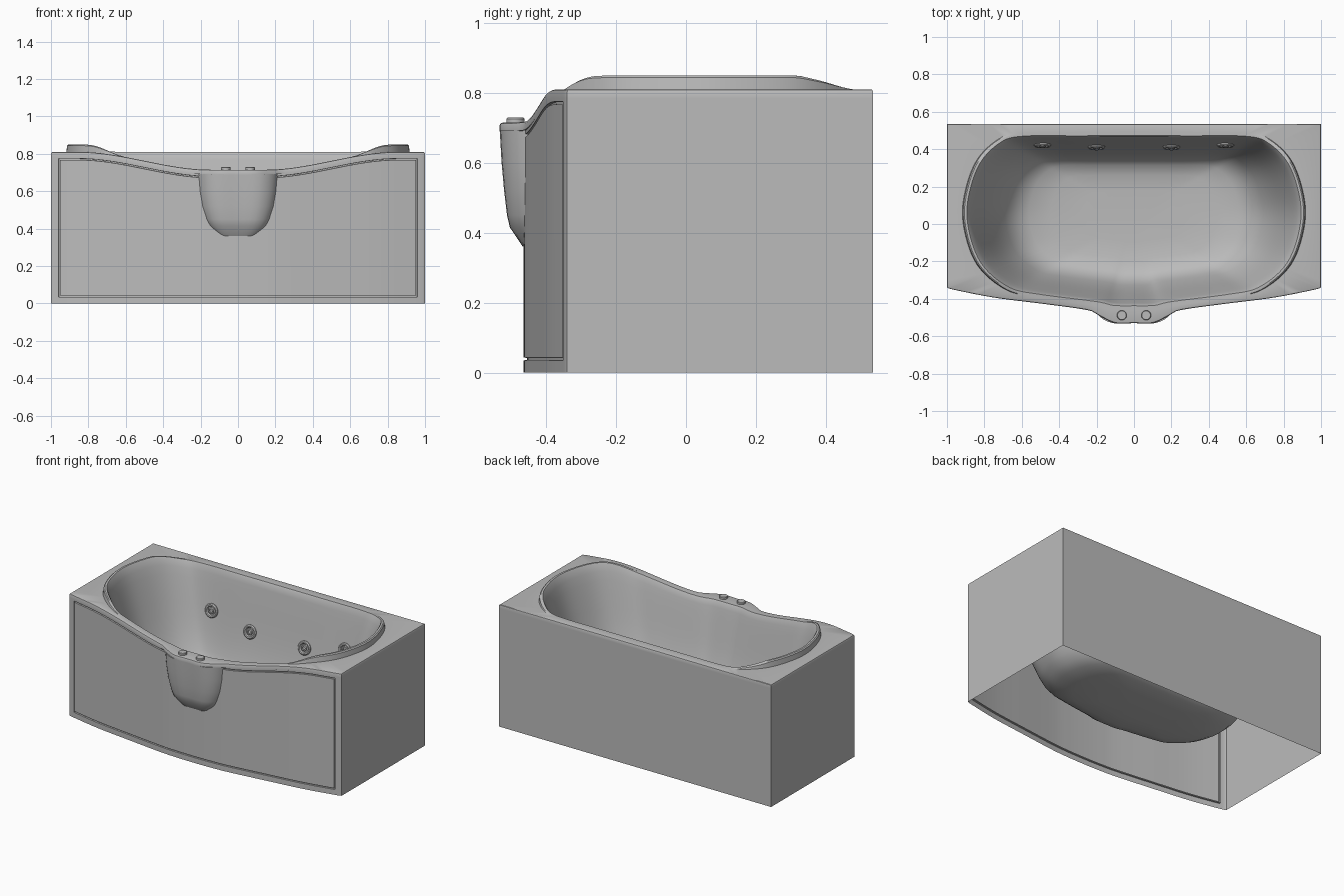
import bpy, bmesh, math
from mathutils import Vector, Matrix

cube = bpy.data.objects.get("Cube")
if cube:
    bpy.data.objects.remove(cube, do_unlink=True)

grey = bpy.data.materials.new("grey_acrylic")
grey.use_nodes = True
COLOUR = (0.5, 0.5, 0.5, 1)
grey.diffuse_color = COLOUR
grey.node_tree.nodes["Principled BSDF"].inputs["Base Color"].default_value = COLOUR

CENTRE = Vector((0, 0.05))
RIM, FLOOR = 0.81, 0.155


def smooth(lo, hi, v):
    t = min(max((v - lo) / (hi - lo), 0), 1)
    return t * t * (3 - 2 * t)


def spline(pts, k, closed=False):
    """Catmull-Rom curve through the points."""
    p = [Vector(q) for q in pts]
    n = len(p)
    get = (lambda i: p[i % n]) if closed else (lambda i: p[min(max(i, 0), n - 1)])
    out = []
    for i in range(n if closed else n - 1):
        a, b, c, d = (get(i + j) for j in (-1, 0, 1, 2))
        for s in range(k):
            t = s / k
            out.append(0.5 * (2 * b + (c - a) * t + (2 * a - 5 * b + 4 * c - d) * t * t
                              + (3 * b - a - 3 * c + d) * t ** 3))
    return out if closed else out + [p[-1]]


def mirrored(half):
    """Half outline from x = 0 outwards, made whole from -x to +x."""
    return [(-x, y) for x, y in reversed(half) if x > 0] + half


def line(a, b, n):
    return [Vector(a).lerp(Vector(b), i / n) for i in range(1, n + 1)]


def outline(front_half):
    """Footprint with a curved front and three straight sides."""
    front = spline(mirrored(front_half), 6)
    x, y0, y1 = 1, front[-1].y, 0.535
    return (front + line((x, y0), (x, y1), 24) + line((x, y1), (-x, y1), 44)
            + line((-x, y1), (-x, y0), 24)[:-1])


def reach(poly, d):
    """Distance from the centre to the outline in direction d."""
    best = 0
    for a, b in zip(poly, poly[1:] + poly[:1]):
        e, f = b - a, a - CENTRE
        den = d.x * e.y - d.y * e.x
        if abs(den) > 1e-9:
            t = (f.x * e.y - f.y * e.x) / den
            s = (f.x * d.y - f.y * d.x) / den
            if -1e-5 <= s <= 1 + 1e-5:
                best = max(best, t)
    return best


def deck_z(p):
    """Deck height, dipping in the middle of the front."""
    return RIM - 0.095 * (1 - smooth(0.15, 0.85, abs(p.x))) * (1 - smooth(-0.25, 0, p.y))


def lip(p):
    """Height of the raised lip round both ends."""
    back = min(1, max(0, (0.49 - p.y) / 0.17))
    return 0.04 * smooth(0.6, 0.8, abs(p.x)) * back


def bridge(bm, rings, closed=True):
    vs = [[bm.verts.new(c) for c in r] for r in rings]
    n = len(vs[0])
    for a, b in zip(vs, vs[1:]):
        for i in range(n if closed else n - 1):
            j = (i + 1) % n
            bm.faces.new((a[i], a[j], b[j], b[i]))
    return vs


def finish(bm, name, angle=30):
    mesh = bpy.data.meshes.new(name)
    bm.to_mesh(mesh)
    bm.free()
    mesh.materials.append(grey)
    obj = bpy.data.objects.new(name, mesh)
    bpy.context.collection.objects.link(obj)
    bpy.ops.object.select_all(action='DESELECT')
    obj.select_set(True)
    bpy.context.view_layer.objects.active = obj
    bpy.ops.object.shade_smooth_by_angle(angle=math.radians(angle))


# Footprints of the apron, the deck and the basin opening
ends = [(0.5, -0.425), (0.75, -0.393), (0.96, -0.352), (1, -0.34)]
apron = outline([(0, -0.465), (0.12, -0.463), (0.25, -0.455)] + ends)
deck = outline([(0, -0.53), (0.1, -0.53), (0.19, -0.488), (0.25, -0.46)] + ends)
half_opening = [(0, -0.435), (0.11, -0.433), (0.2, -0.413), (0.5, -0.375), (0.66, -0.34),
                (0.8, -0.23), (0.87, -0.08), (0.89, 0.1), (0.83, 0.31), (0.72, 0.43),
                (0.6, 0.468), (0.3, 0.47)]
opening = spline(mirrored(half_opening) + [(0, 0.47)], 6, closed=True)

rays = [(p - CENTRE).normalized() for p in apron]
reaches = {key: [reach(poly, d) for d in rays]
           for key, poly in (("apron", apron), ("deck", deck), ("opening", opening))}


def ring(key, height, offset=0.0, scale=1.0):
    """Ring along an outline; height is a function of the unscaled point."""
    out = []
    for d, r in zip(rays, reaches[key]):
        p = CENTRE + d * (r + offset)
        q = CENTRE + d * (r + offset) * scale
        out.append((q.x, q.y, height(p)))
    return out


def drop(amount):
    return lambda p: deck_z(p) - amount


def lip_top(p):
    return deck_z(p) + lip(p)


# Tub shell: apron, deck, lip and basin lofted as one open-bottomed skin
rings = [ring("apron", lambda p: 0), ring("apron", lambda p: 0.035),
         ring("apron", drop(0.035)), ring("apron", drop(0.025)),
         ring("deck", drop(0.025)), ring("deck", drop(0.008)),
         ring("deck", drop(0.002), -0.003), ring("deck", drop(0), -0.009),
         ring("opening", drop(0), 0.026),
         ring("opening", lambda p: deck_z(p) + lip(p) * 0.85, 0.022),
         ring("opening", lip_top, 0.015), ring("opening", lip_top, 0.002),
         ring("opening", lambda p: lip_top(p) - 0.008, -0.004)]
BASIN = [(0.975, 0.93), (0.955, 0.85), (0.93, 0.75), (0.9, 0.62), (0.87, 0.5), (0.84, 0.39),
         (0.81, 0.3), (0.775, 0.21), (0.74, 0.14), (0.69, 0.08), (0.63, 0.04),
         (0.5, 0.01), (0.3, 0)]
for scale, f in BASIN:
    rings.append(ring("opening", lambda p, f=f: FLOOR + (lip_top(p) - FLOOR) * f, 0, scale))
bm = bmesh.new()
bm.faces.new(bridge(bm, rings)[-1])
bmesh.ops.remove_doubles(bm, verts=bm.verts[:], dist=0.0004)
bm.normal_update()


def in_panel(face):
    c = face.calc_center_median()
    return (face.normal.y < -0.5 and c.y < -0.3 and abs(c.x) < 0.96 and 0.2 < c.z < 0.6)


# Front panel set apart by a narrow groove
panel = [f for f in bm.faces if in_panel(f)]
for thickness, depth in ((0.001, -0.01), (0.006, 0), (0.001, 0.01)):
    bmesh.ops.inset_region(bm, faces=panel, thickness=thickness, depth=depth,
                           use_even_offset=True, use_boundary=True)
finish(bm, "tub_shell")

# Control pod under the front bulge
bm = bmesh.new()
sections = []
for z, w, f in ((0.36, 0.1, -0.466), (0.415, 0.16, -0.502), (0.45, 0.178, -0.51),
                (0.52, 0.2, -0.518), (0.6, 0.213, -0.525), (0.692, 0.22, -0.53)):
    mid = f * 0.55 - 0.45 * 0.45
    half = [(0, f), (0.52 * w, f), (0.84 * w, mid), (w, -0.44)]
    sections.append([(p.x, p.y, z) for p in spline(mirrored(half), 3)])
loops = bridge(bm, sections, closed=False)
bm.faces.new(loops[0][::-1])
bm.faces.new(loops[-1])
finish(bm, "control_pod", 35)


def turned(name, profile, location, tilt=0.0, steps=32):
    """Round part turned from (radius, height) points."""
    bm = bmesh.new()
    turns = [2 * math.pi * i / steps for i in range(steps)]
    loops = bridge(bm, [[(r * math.cos(a), r * math.sin(a), h) for a in turns]
                        for r, h in profile])
    bm.faces.new(loops[-1])
    move = Matrix.Translation(location) @ Matrix.Rotation(tilt, 4, 'X')
    bmesh.ops.transform(bm, matrix=move, verts=bm.verts[:])
    finish(bm, name)


# Two control buttons, and four water jets on the back wall of the basin
BUTTON = [(0.026, -0.005), (0.026, 0.012), (0.023, 0.015), (0.01, 0.015)]
JET = [(0.045, -0.02), (0.045, 0.006), (0.039, 0.012), (0.031, 0.011), (0.026, 0.003),
       (0.02, 0.003), (0.018, 0.012), (0.011, 0.014), (0.009, 0.006)]
for side, x in (("left", 1), ("right", -1)):
    turned("button_" + side, BUTTON, (0.065 * x, -0.488, 0.714))
    turned("outer_jet_" + side, JET, (0.49 * x, 0.424, 0.54), math.radians(80))
    turned("inner_jet_" + side, JET, (0.2 * x, 0.414, 0.48), math.radians(78))
